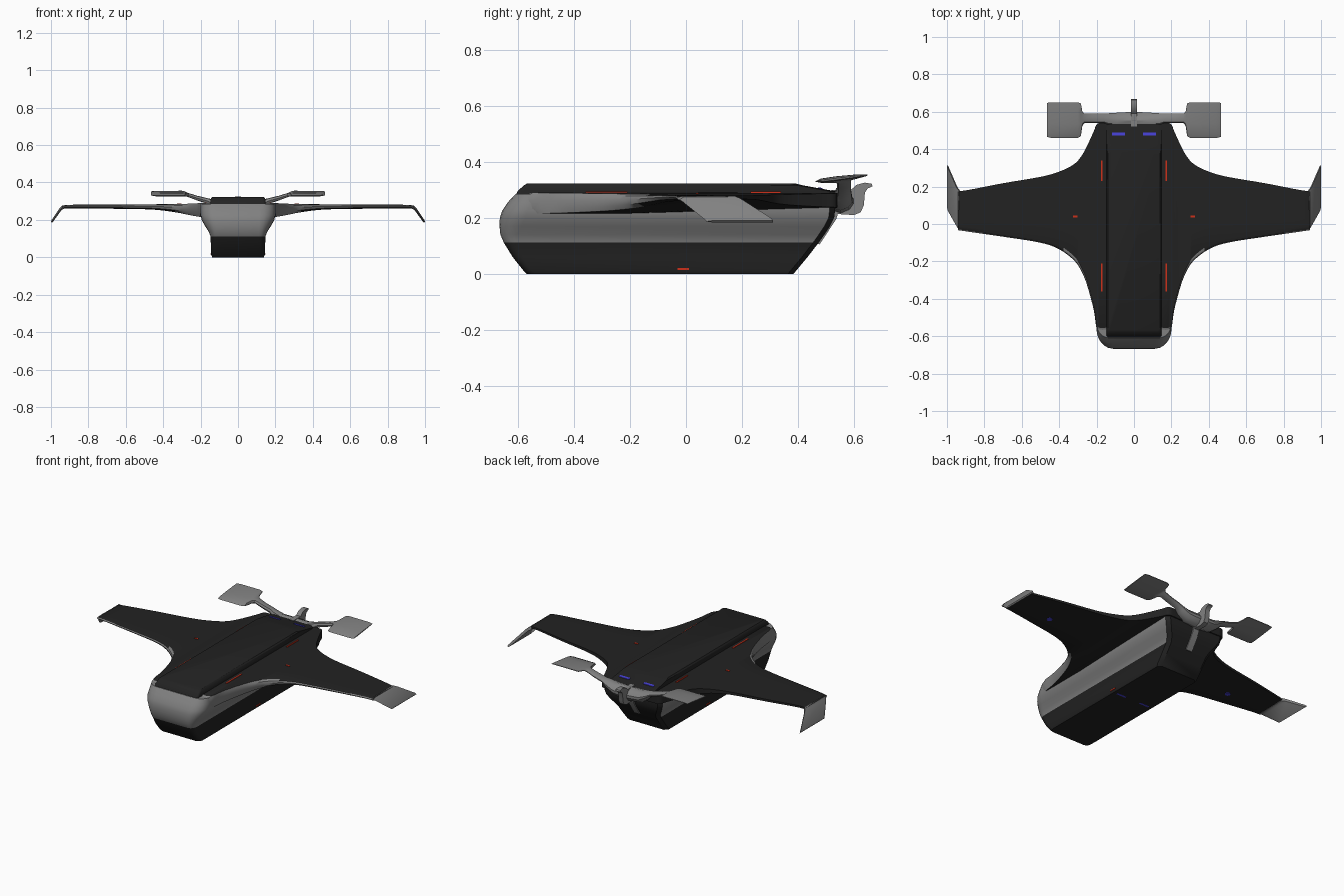
import bpy, bmesh, math
from mathutils import Vector

if "Cube" in bpy.data.objects:
    bpy.data.objects.remove(bpy.data.objects["Cube"])


def material(name, col):
    m = bpy.data.materials.new(name)
    m.diffuse_color = (*col, 1)
    m.use_nodes = True
    m.node_tree.nodes["Principled BSDF"].inputs["Base Color"].default_value = m.diffuse_color
    return m


GREY = material("grey_shell", (0.22, 0.22, 0.22))
BLACK = material("black_panel", (0.016, 0.016, 0.016))
RED = material("red_marking", (0.62, 0.03, 0.01))
BLUE = material("blue_marking", (0.06, 0.05, 0.65))


def loft(name, rings, mats, rule=None, angle=35):
    """Skin a list of equal closed rings and cap both ends."""
    bm = bmesh.new()
    loops = [[bm.verts.new(p) for p in r] for r in rings]
    n = len(loops[0])
    for a, b in zip(loops, loops[1:]):
        for i in range(n):
            j = (i + 1) % n
            bm.faces.new((a[i], a[j], b[j], b[i]))
    bm.faces.new(loops[0])
    bm.faces.new(loops[-1])
    bmesh.ops.recalc_face_normals(bm, faces=bm.faces)
    bm.normal_update()
    if rule:
        for f in bm.faces:
            f.material_index = rule(f.calc_center_median(), f.normal)
    me = bpy.data.meshes.new(name)
    bm.to_mesh(me)
    bm.free()
    for m in mats:
        me.materials.append(m)
    ob = bpy.data.objects.new(name, me)
    bpy.context.collection.objects.link(ob)
    bpy.ops.object.select_all(action='DESELECT')
    ob.select_set(True)
    bpy.context.view_layer.objects.active = ob
    bpy.ops.object.shade_smooth_by_angle(angle=math.radians(angle))
    return ob


def refine(rows, n):
    """Smooth (Catmull-Rom) interpolation of table rows."""
    out = []
    for i in range(len(rows) - 1):
        p = [rows[max(0, min(len(rows) - 1, k))] for k in (i - 1, i, i + 1, i + 2)]
        for s in range(n):
            t = s / n
            out.append([0.5 * (2*b + (c - a)*t + (2*a - 5*b + 4*c - d)*t*t
                               + (3*b - a - 3*c + d)*t**3) for a, b, c, d in zip(*p)])
    return out + [list(rows[-1])]


def mirror_rows(rows):
    """Extend half-span rows (first value x) across to the -x side."""
    return [[-r[0], *r[1:]] for r in reversed(rows) if r[0] > 0] + [list(r) for r in rows]


def plate(name, c, s, mat):
    rect = [(-1, -1), (1, -1), (1, 1), (-1, 1)]
    loft(name, [[(c[0] + a*s[0]/2, c[1] + b*s[1]/2, c[2] + k*s[2]/2) for a, b in rect]
                for k in (-1, 1)], [mat])


def slab(name, prof, w, mat):
    loft(name, [[(x, y, z) for y, z in prof] for x in (-w, w)], [mat])


def outline(z, w, yf, yb, cx, cy, cb=0.02):
    """Plan outline with rounded nose corners."""
    half = [(w - cb, yb), (w, yb - cb)]
    for i in range(6):
        a = math.radians(90 * i / 5)
        half.append((w - cx + cx*math.cos(a), yf + cy - cy*math.sin(a)))
    return [(x, y, z) for x, y in half] + [(-x, y, z) for x, y in reversed(half)]


# Hull: stacked plan outlines, black keel and stern, grey sides
hull = [(0, .138, -.57, .385, .03, .03), (.012, .143, -.582, .395, .03, .03),
        (.06, .145, -.62, .435, .03, .035), (.112, .147, -.652, .475, .035, .045),
        (.14, .158, -.664, .495, .045, .06), (.17, .178, -.667, .515, .065, .08),
        (.20, .194, -.666, .53, .08, .09), (.225, .2, -.658, .533, .085, .09),
        (.255, .2, -.638, .535, .085, .085), (.285, .198, -.61, .535, .07, .07)]
loft("hull", [outline(*r) for r in hull], [GREY, BLACK],
     lambda c, n: 1 if c.z < .112 or n.y > .5 or n.z < -.95 else 0)

# Roof panel running along the top of the hull
roof = [(.275, .148, -.61, .538, .015, .015), (.295, .148, -.603, .535, .015, .015),
        (.316, .145, -.58, .42, .015, .015), (.323, .138, -.568, .39, .015, .015)]
loft("roof_panel", [outline(*r) for r in roof], [BLACK])

# Blended wing: x, leading edge, trailing edge, top z, bottom z
wing = [(.14, -.575, .54, .291, .212), (.195, -.57, .537, .29, .215),
        (.215, -.46, .495, .289, .218), (.25, -.33, .42, .287, .224),
        (.28, -.255, .365, .286, .23), (.32, -.195, .32, .285, .238),
        (.40, -.135, .28, .284, .25), (.5, -.1, .252, .283, .257),
        (.7, -.068, .218, .282, .26), (.88, -.042, .183, .281, .262),
        (.94, -.033, .175, .277, .26)]


def wing_ring(x, le, te, zt, zb):
    h, m = zt - zb, le + .3 * (te - le)
    return [(x, le, zb + h*.6), (x, le + .005, zb + h*.85), (x, le + .022, zt), (x, m, zt),
            (x, te, zt - .002), (x, te, zb + h*.3), (x, m, zb), (x, le + .03, zb),
            (x, le + .006, zb + h*.25)]


loft("wing", [wing_ring(*r) for r in mirror_rows(refine(wing, 4))], [GREY, BLACK],
     lambda c, n: 0 if n.z > -.97 and n.z < .93 and n.y < 0 and abs(n.z) < .97
     and not (n.z < -.8) else 1)

# Drooped swept winglets
for s, side in ((1, "right"), (-1, "left")):
    rows = [(.935, -.034, .176, .269, .018), (.95, -.015, .197, .26, .016),
            (.997, .068, .305, .193, .012), (1.0, .073, .312, .187, .006)]
    loft("winglet_" + side,
         [[(s*(x - .003), a, z), (s*x, a + .02, z + t/2), (s*x, b, z + t/2),
           (s*(x - .006), b, z - t/2), (s*(x - .006), a + .02, z - t/2)]
          for x, a, b, z, t in rows], [GREY])

# Tailplane: mount, arms and end paddles; x, front, rear, z, thickness, tilt
tail = [(0, .525, .60, .258, .085, 0), (.09, .525, .595, .264, .075, 0),
        (.135, .53, .592, .285, .05, 0), (.16, .54, .59, .30, .03, 0),
        (.22, .54, .59, .317, .025, 0), (.265, .54, .59, .333, .022, .002),
        (.276, .525, .60, .337, .021, .005), (.284, .47, .645, .34, .018, .011),
        (.30, .46, .65, .342, .018, .012), (.44, .46, .65, .342, .016, .012),
        (.464, .465, .648, .341, .006, .011)]


def tail_ring(x, a, b, z, t, k):
    pts = [(0, 0), (.12, .42), (.4, .5), (.8, .35), (1, .1), (1, -.1), (.8, -.35),
           (.4, -.5), (.12, -.42)]
    return [(x, a + (b - a)*u, z + v*t + k*(2*u - 1)) for u, v in pts]


loft("tailplane", [tail_ring(*r) for r in mirror_rows(tail)], [GREY])

# Curved tail fin and the strap running down the stern
slab("tail_fin", [(.52, .215), (.60, .21), (.625, .22), (.636, .245), (.64, .29),
                  (.65, .305), (.667, .313), (.664, .322), (.64, .326), (.61, .318),
                  (.59, .30), (.52, .30)], .015, GREY)
slab("stern_strap", [(.46, .11), (.478, .105), (.537, .195), (.545, .22), (.50, .22)],
     .02, GREY)

# Thin painted markings
for s, side in ((1, "right"), (-1, "left")):
    plate("rear_stripe_" + side, (s*.172, .285, .2905), (.008, .11, .006), RED)
    plate("front_stripe_" + side, (s*.172, -.285, .2905), (.008, .15, .006), RED)
    plate("wing_dash_" + side, (s*.313, .04, .285), (.024, .009, .006), RED)
    plate("keel_stripe_" + side, (s*.1425, -.01, .017), (.008, .042, .006), RED)
    plate("belly_dash_" + side, (s*.083, -.01, .002), (.065, .013, .005), BLUE)
    # roof dash follows the sloping rear of the roof
    f = lambda y: .316 - (y - .42) / .115 * .021
    loft("roof_dash_" + side, [[(s*.083 + a*.034, y, f(y) + h) for a, h in
                               ((-1, -.003), (1, -.003), (1, .003), (-1, .003))]
                              for y in (.473, .488)], [BLUE])
    disc = [(math.cos(i*math.pi/6)*.016, math.sin(i*math.pi/6)*.016) for i in range(12)]
    loft("wing_spot_" + side, [[(s*.65 + a, .04 + b, z) for a, b in disc]
                               for z in (.257, .263)], [BLUE])
